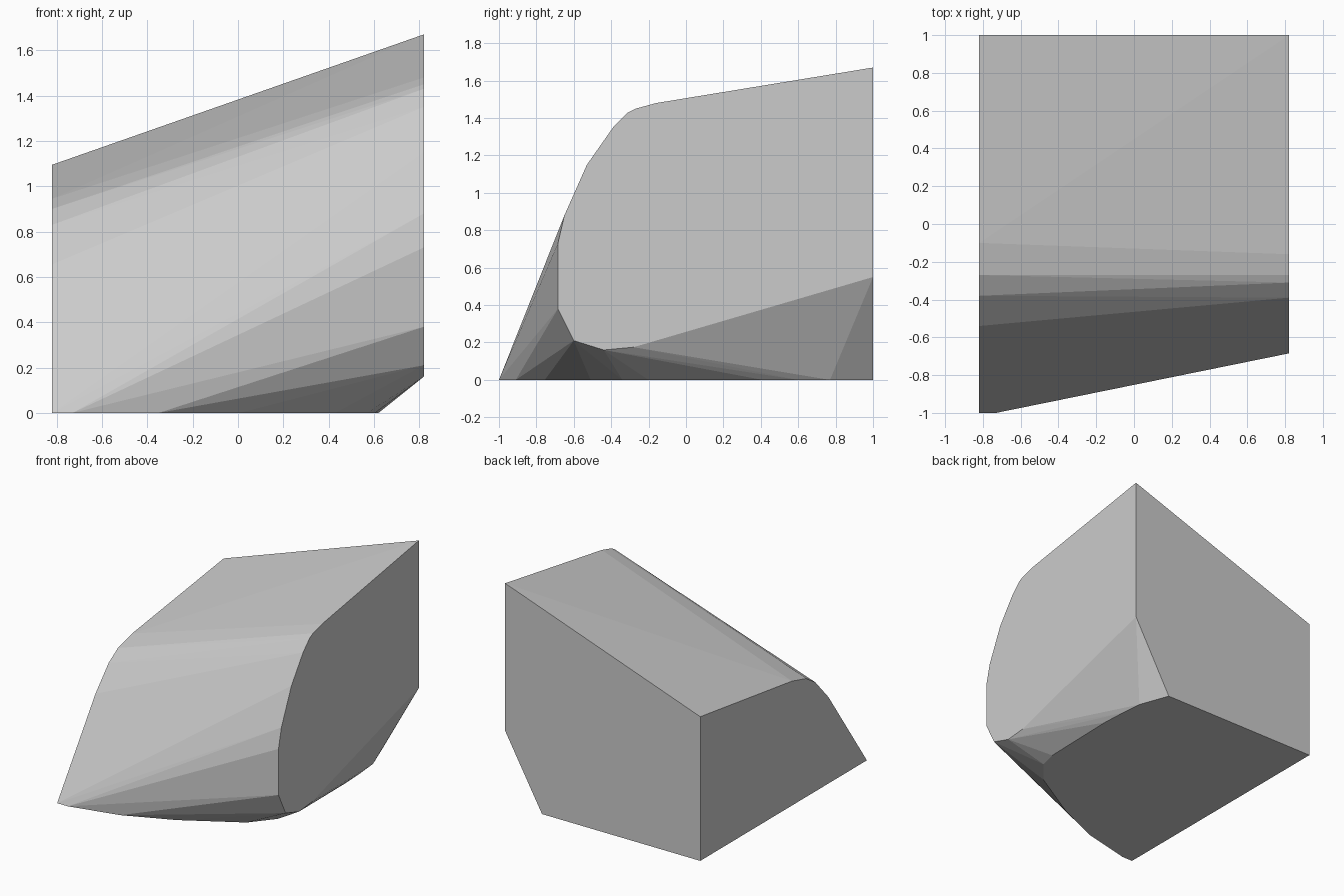
import bpy, bmesh

if "Cube" in bpy.data.objects:
    bpy.data.objects.remove(bpy.data.objects["Cube"])

# One flat stone colour
stone = bpy.data.materials.new("stone grey")
stone.diffuse_color = (0.6, 0.6, 0.6, 1)
stone.use_nodes = True
stone.node_tree.nodes["Principled BSDF"].inputs["Base Color"].default_value = stone.diffuse_color

HALF = 0.82  # half width of the fragment

# Right cut face, (y, z)
right = [(1, 1.67), (-0.16, 1.48), (-0.27, 1.45), (-0.31, 1.43), (-0.39, 1.35),
         (-0.53, 1.15), (-0.65, 0.88), (-0.685, 0.73), (-0.685, 0.38),
         (-0.60, 0.21), (-0.44, 0.16), (-0.28, 0.175), (1, 0.55)]
# Left cut face, (y, z)
left = [(1, 1.095), (-0.10, 0.945), (-0.27, 0.90), (-0.38, 0.83),
        (-0.54, 0.655), (-1, 0), (1, 0)]
# Bottom cut face, (x, y)
bottom = [(-0.73, -1), (-0.35, -0.91), (0.01, -0.755), (0.43, -0.51),
          (0.57, -0.34), (0.605, -0.2), (0.62, 0.41), (0.61, 0.6),
          (0.595, 0.77), (0.51, 1)]

points = [(HALF, y, z) for y, z in right]
points += [(-HALF, y, z) for y, z in left]
points += [(x, y, 0) for x, y in bottom]

# Wrap the three cut faces in one convex chunk
bm = bmesh.new()
for p in points:
    bm.verts.new(p)
hull = bmesh.ops.convex_hull(bm, input=bm.verts[:])
loose = {g for g in hull["geom_interior"] + hull["geom_unused"]
         if isinstance(g, bmesh.types.BMVert)}
bmesh.ops.delete(bm, geom=list(loose), context='VERTS')
# Merge the triangles of each flat cut into one face
bmesh.ops.dissolve_limit(bm, angle_limit=0.005, verts=bm.verts[:], edges=bm.edges[:])
bmesh.ops.recalc_face_normals(bm, faces=bm.faces[:])

mesh = bpy.data.meshes.new("rock_fragment")
bm.to_mesh(mesh)
bm.free()
mesh.materials.append(stone)
rock = bpy.data.objects.new("rock_fragment", mesh)
bpy.context.collection.objects.link(rock)
